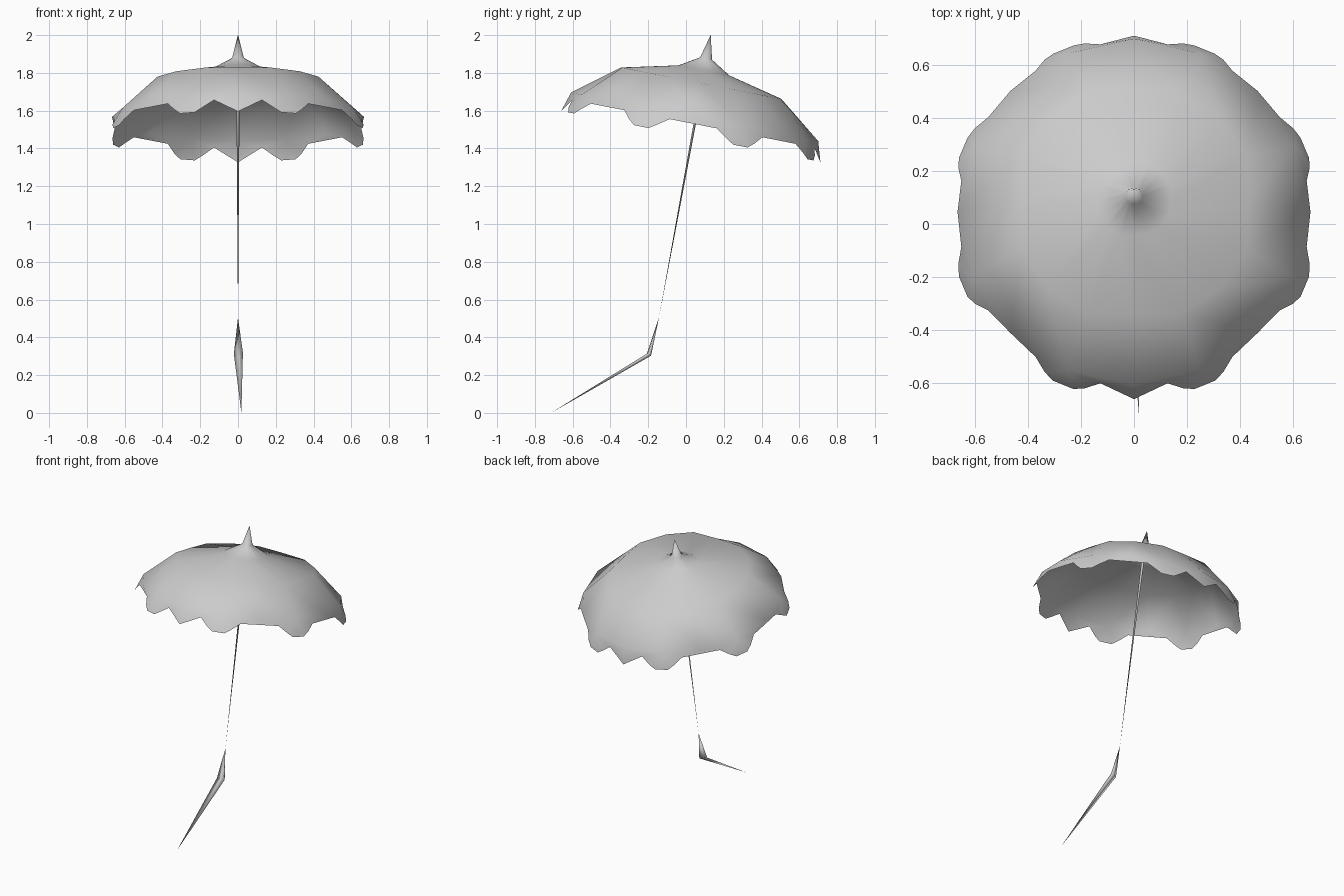
import bpy, bmesh
from math import sin, cos, radians, pi
from mathutils import Matrix, Vector

cube = bpy.data.objects.get("Cube")
if cube:
    bpy.data.objects.remove(cube)

grey = bpy.data.materials.new("plain_grey")
grey.use_nodes = True
colour = (0.6, 0.6, 0.6, 1)
grey.diffuse_color = colour
grey.node_tree.nodes["Principled BSDF"].inputs["Base Color"].default_value = colour


def finish(name, bm):
    bmesh.ops.remove_doubles(bm, verts=bm.verts, dist=0.0005)
    bmesh.ops.recalc_face_normals(bm, faces=bm.faces)
    mesh = bpy.data.meshes.new(name)
    bm.to_mesh(mesh)
    bm.free()
    mesh.materials.append(grey)
    for p in mesh.polygons:
        p.use_smooth = True
    obj = bpy.data.objects.new(name, mesh)
    bpy.context.collection.objects.link(obj)


def skin(bm, rings):
    """Join rings of equal size with quads; a single point closes an end."""
    verts = [[bm.verts.new(p) for p in ring] for ring in rings]
    for a, b in zip(verts, verts[1:]):
        n = max(len(a), len(b))
        for i in range(n):
            j = (i + 1) % n
            quad = [a[i % len(a)], a[j % len(a)], b[j % len(b)], b[i % len(b)]]
            bm.faces.new(list(dict.fromkeys(quad)))


# Scalloped rim: eight rounded lobes, plus a point at the front and the back
rim = [(0, 0.70, -0.006), (180, 0.70, -0.006)]
for k in range(8):
    mid = 22.5 + 45 * k
    for off, r, h in ((11.5, 0.665, 0.065), (6.8, 0.69, 0.024), (3.4, 0.70, -0.003)):
        rim += [(mid - off, r, h), (mid + off, r, h)]
rim.sort()


def polar(angle, r, h):
    a = radians(angle)
    return Vector((r * sin(a), -r * cos(a), h))


def ring(r_axis, r_other, h):
    """Sixteen corners; rim columns snap to the nearest one and merge later."""
    corners = [round(a / 22.5) * 22.5 for a, _, _ in rim]
    return [polar(c, r_other if c % 90 else r_axis, h) for c in corners]


# Canopy: spike, crown, shoulder, then the hanging scallops
tilt = Matrix.Translation((0, 0.026, 1.467)) @ Matrix.Rotation(radians(-11.1), 4, 'X')
bm = bmesh.new()
skin(bm, [
    [Vector((0, 0, 0.545))],
    ring(0.032, 0.034, 0.417),
    ring(0.137, 0.146, 0.353),
    ring(0.432, 0.462, 0.284),
    ring(0.667, 0.66, 0.102),
    [polar(*p) for p in rim],
])
bm.transform(tilt)
finish("canopy", bm)

# Pole: slim three-sided taper down to the handle
handle_top = Vector((0, -0.143, 0.505))
pole_top = Vector((0, 0.095, 1.81))
bm = bmesh.new()
skin(bm, [
    [handle_top],
    [pole_top + Vector((0.011 * cos(t), 0.011 * sin(t), 0))
     for t in (pi / 2, pi * 7 / 6, pi * 11 / 6)],
])
finish("pole", bm)

# Handle: bent three-sided blade, pointed at both ends
bm = bmesh.new()
skin(bm, [
    [handle_top],
    [Vector((-0.022, -0.208, 0.312)), Vector((0.026, -0.2, 0.318)),
     Vector((0.024, -0.185, 0.303))],
    [Vector((0.018, -0.715, 0))],
])
finish("handle", bm)
